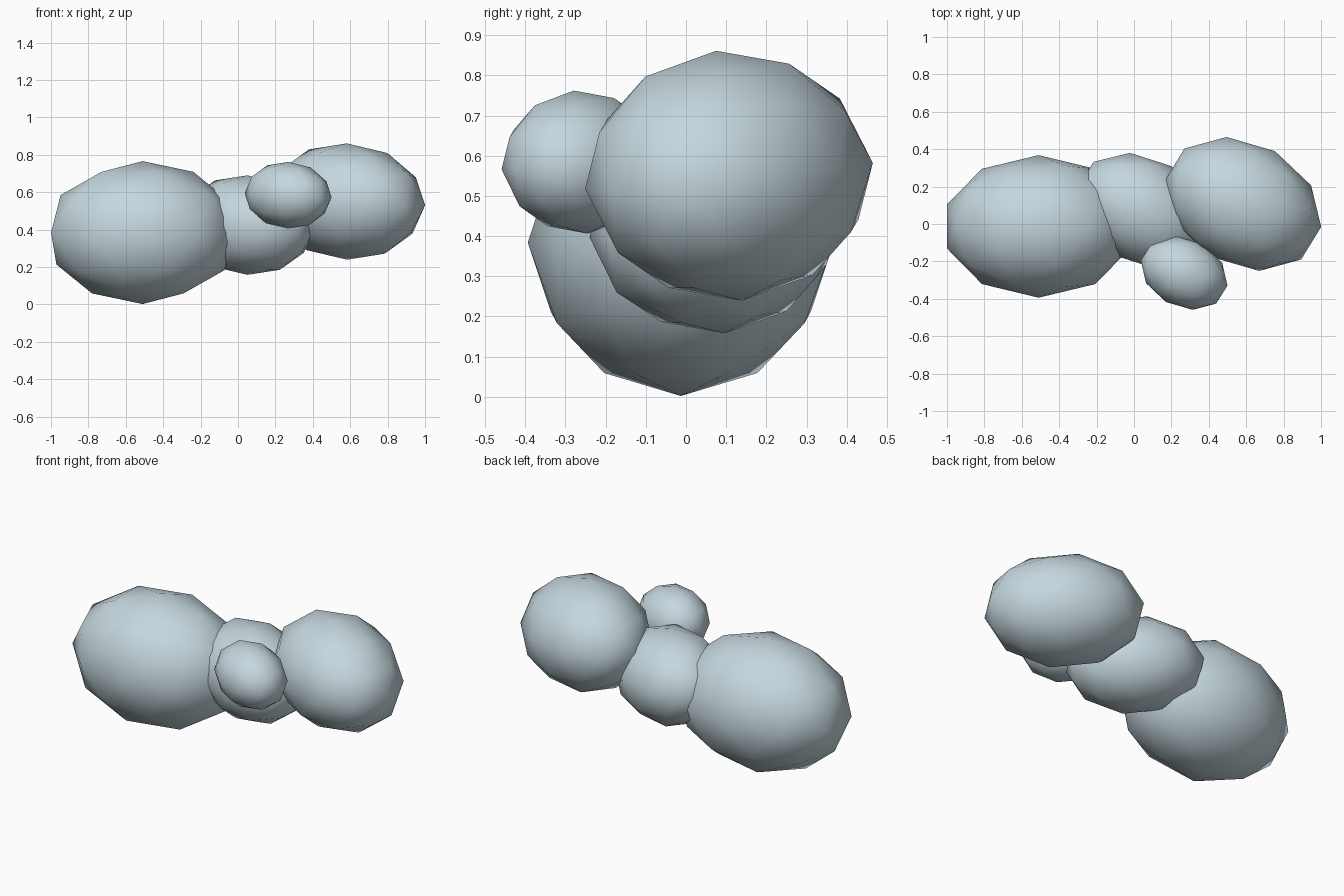
import bpy
from mathutils import Matrix, Vector

if "Cube" in bpy.data.objects:
    bpy.data.objects.remove(bpy.data.objects["Cube"])

stone = bpy.data.materials.new("pale blue grey")
stone.diffuse_color = (0.56, 0.68, 0.73, 1)
stone.use_nodes = True
stone.node_tree.nodes["Principled BSDF"].inputs["Base Color"].default_value = stone.diffuse_color


def boulder(name, centre, x_axis, y_axis, z_axis):
    """Faceted ball stretched along three half-axis vectors, smooth shaded."""
    bpy.ops.mesh.primitive_ico_sphere_add(subdivisions=2, radius=1)
    ob = bpy.context.object
    ob.name = name
    basis = Matrix((x_axis, y_axis, z_axis)).transposed().to_4x4()
    ob.data.transform(Matrix.Translation(Vector(centre)) @ basis)
    ob.data.materials.append(stone)
    bpy.ops.object.shade_smooth()
    return ob


# Large upright lump on the left
boulder("large_lump", (-0.51, -0.013, 0.384),
        (0.515, 0, 0), (0, 0.381, 0), (0, 0, 0.382))

# Three lumps sharing the same slight tilt
boulder("middle_lump", (0.05, 0.07, 0.424),
        (0.355, -0.02, -0.01), (-0.071, 0.31, 0.027), (0, -0.026, 0.266))
boulder("right_lump", (0.582, 0.107, 0.55),
        (0.412, -0.012, -0.01), (-0.087, 0.358, 0.032), (0, -0.032, 0.311))
boulder("small_front_lump", (0.268, -0.262, 0.584),
        (0.229, -0.007, -0.006), (-0.046, 0.197, 0.018), (0, -0.017, 0.178))
